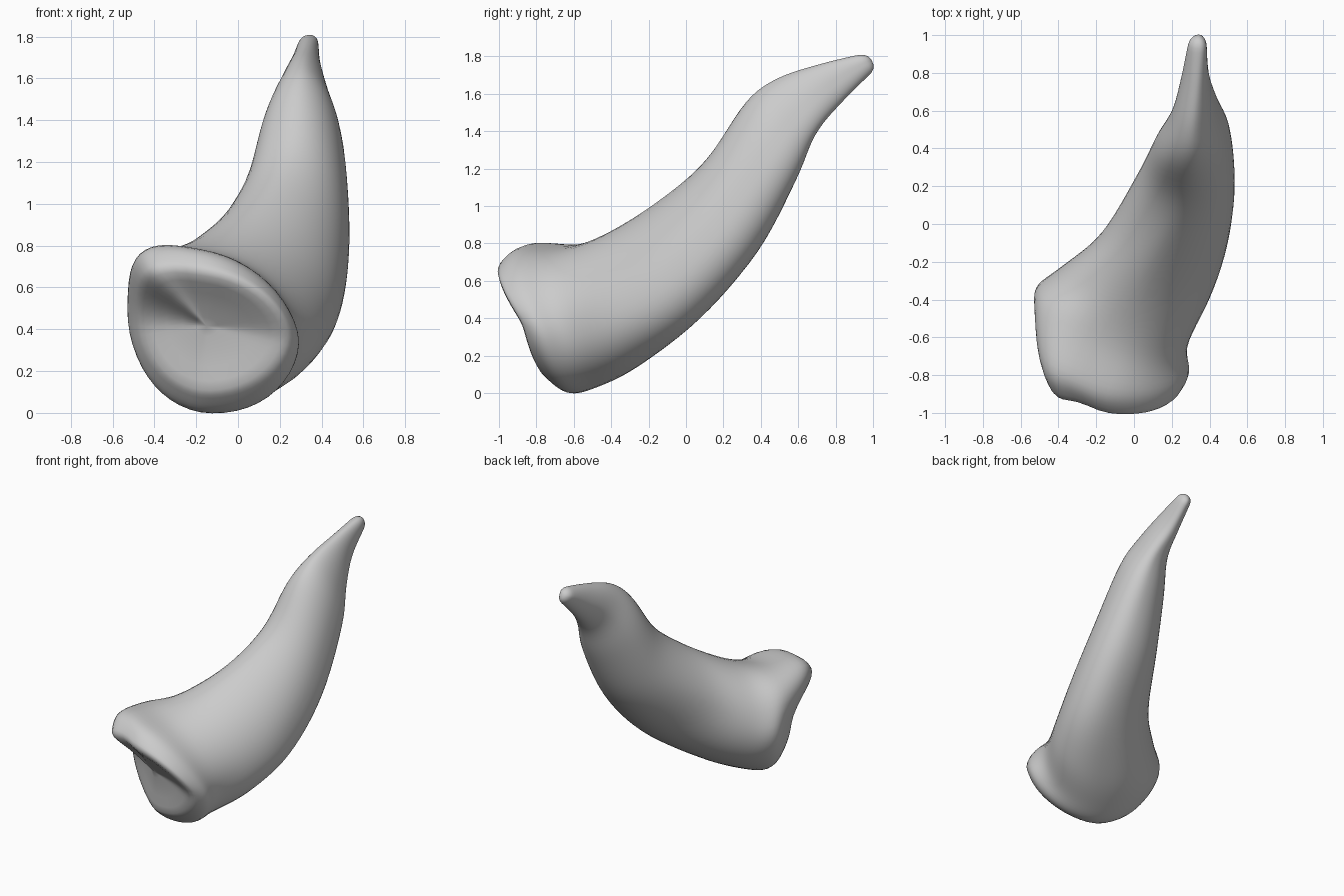
import bpy, bmesh, math
from mathutils import Vector

if "Cube" in bpy.data.objects:
    bpy.data.objects.remove(bpy.data.objects["Cube"])

# Stations along the horn: top, bottom, left, right point, and upper-left corner roundness
STATIONS = [
    ((-.18, -1.0, .69), (-.18, -.73, .08), (-.475, -.59, .46), (.25, -.87, .37), .68),
    ((-.20, -.89, .785), (-.19, -.61, .00), (-.51, -.475, .47), (.30, -.78, .34), .68),
    ((-.10, -.66, .77), (-.12, -.46, .035), (-.525, -.34, .50), (.285, -.63, .34), .72),
    ((-.01, -.40, .87), (.05, -.25, .145), (-.39, -.23, .50), (.40, -.40, .42), .98),
    ((.16, -.10, 1.065), (.25, .08, .40), (-.18, -.06, .68), (.485, -.15, .57), 1.15),
    ((.25, .12, 1.265), (.36, .38, .75), (.02, .27, .96), (.525, .15, .87), 1.0),
    ((.29, .32, 1.56), (.38, .59, 1.14), (.115, .46, 1.31), (.50, .45, 1.30), 1.0),
    ((.31, .49, 1.685), (.37, .69, 1.38), (.20, .60, 1.52), (.44, .61, 1.50), 1.0),
    ((.33, .72, 1.76), (.345, .82, 1.54), (.25, .78, 1.65), (.395, .78, 1.65), 1.0),
    ((.345, .93, 1.81), (.345, .98, 1.70), (.285, .95, 1.76), (.385, .95, 1.76), 1.0),
]
CORNER_PUSH = [.11, .08]    # upper-left lobe reaching forward on the first stations
SIDES, STEPS = 48, 6


def section(top, bottom, left, right, corner, push=0.0):
    """Closed ring made of four elliptical quarters."""
    t, b, l, r = (Vector(v) for v in (top, bottom, left, right))
    c = (t + b + l + r) / 4
    ring = []
    for i in range(SIDES):
        a = 2 * math.pi * i / SIDES
        u, v = math.cos(a), math.sin(a)
        lobe = u < 0 and v > 0
        p = corner if lobe else 1.0
        h = (r if u >= 0 else l) - c
        k = (t if v >= 0 else b) - c
        q = c + h * abs(u) ** p + k * abs(v) ** p
        if lobe:
            q.y -= push * math.sin(2 * a) ** 2
        ring.append(q)
    return ring


def spline(a, b, c, d, t):
    return 0.5 * (2 * b + (c - a) * t + (2 * a - 5 * b + 4 * c - d) * t ** 2
                  + (3 * b - a - 3 * c + d) * t ** 3)


def centre(ring):
    return sum(ring, Vector()) / len(ring)


def shrink(ring, factor, shift):
    c = centre(ring)
    return [c + (p - c) * factor + shift for p in ring]


# Body rings, interpolated between stations
pushes = CORNER_PUSH + [0.0] * (len(STATIONS) - len(CORNER_PUSH))
keys = [section(*s, p) for s, p in zip(STATIONS, pushes)]
body = []
for k in range(len(keys) - 1):
    near = [keys[max(k - 1, 0)], keys[k], keys[k + 1], keys[min(k + 2, len(keys) - 1)]]
    for s in range(STEPS):
        body.append([spline(*q, s / STEPS) for q in zip(*near)])
body.append(keys[-1])

# Shallow dished base and rounded tip
inward = Vector((.1, .88, .46))
dish = [shrink(keys[0], f, inward * d)
        for f, d in ((.1, .02), (.35, .018), (.6, .01), (.8, -.01), (.92, -.02))]
forward = Vector((0, .9, .3))
tip = [shrink(keys[-1], f, forward * d) for f, d in ((.9, .02), (.65, .04), (.3, .05))]
rings = dish + body + tip

bm = bmesh.new()
loops = [[bm.verts.new(p) for p in ring] for ring in rings]
for lo, hi in zip(loops, loops[1:]):
    for i in range(SIDES):
        j = (i + 1) % SIDES
        bm.faces.new((lo[i], lo[j], hi[j], hi[i]))
for loop in (loops[0], loops[-1]):
    mid = bm.verts.new(centre([v.co for v in loop]))
    for i in range(SIDES):
        bm.faces.new((loop[i], loop[(i + 1) % SIDES], mid))

# Even out the surface
for _ in range(4):
    bmesh.ops.smooth_vert(bm, verts=bm.verts, factor=0.4,
                          use_axis_x=True, use_axis_y=True, use_axis_z=True)
bmesh.ops.recalc_face_normals(bm, faces=bm.faces)
for f in bm.faces:
    f.smooth = True

mesh = bpy.data.meshes.new("curved_horn")
bm.to_mesh(mesh)
bm.free()
horn = bpy.data.objects.new("curved_horn", mesh)
bpy.context.collection.objects.link(horn)
